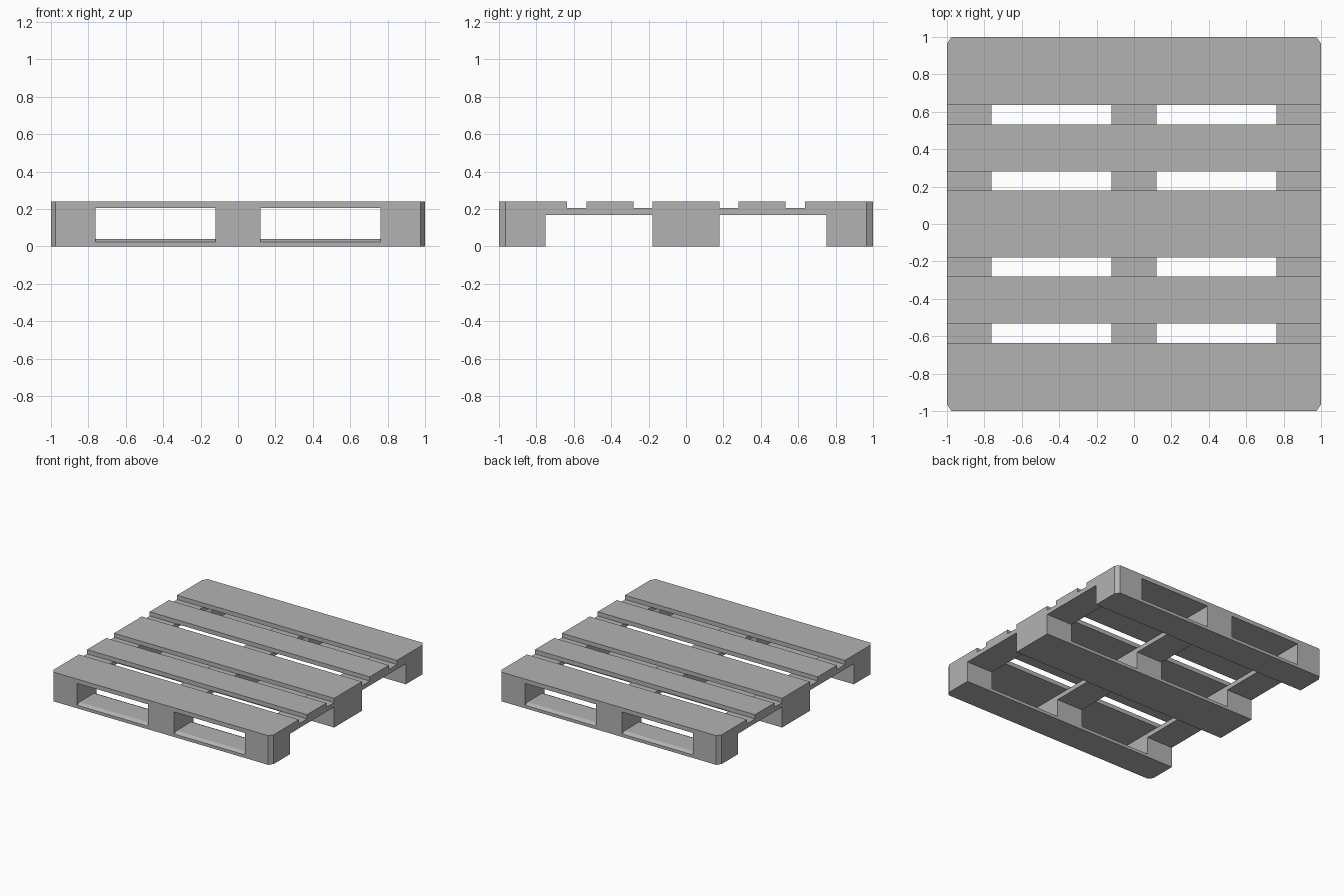
import bpy

if "Cube" in bpy.data.objects:
    bpy.data.objects.remove(bpy.data.objects["Cube"])

grey = bpy.data.materials.new("plain grey")
grey.diffuse_color = (0.45, 0.45, 0.45, 1)
grey.use_nodes = True
grey.node_tree.nodes["Principled BSDF"].inputs["Base Color"].default_value = grey.diffuse_color


def make(name, verts, n):
    """Closed prism: the first n vertices are one cap, the next n the other."""
    faces = [tuple(reversed(range(n))), tuple(range(n, 2 * n))]
    faces += [(i, (i + 1) % n, n + (i + 1) % n, n + i) for i in range(n)]
    mesh = bpy.data.meshes.new(name)
    mesh.from_pydata(verts, [], faces)
    mesh.materials.append(grey)
    ob = bpy.data.objects.new(name, mesh)
    bpy.context.collection.objects.link(ob)


def slab(name, x0, x1, y0, y1, z0, z1):
    """Box whose corners are cut wherever they fall on a pallet corner."""
    outline = []
    for x, y in ((x0, y0), (x1, y0), (x1, y1), (x0, y1)):
        if abs(x) == 1 and abs(y) == 1:
            cut = [(x, y * 0.965), (x * 0.975, y)]
            outline += cut if x * y > 0 else cut[::-1]
        else:
            outline.append((x, y))
    verts = [(x, y, z) for z in (z0, z1) for x, y in outline]
    make(name, verts, len(outline))


def chamfered_board(name, x0, x1, y0, y1):
    """Bottom board in a fork opening, with sloped upper edges."""
    c = 0.03
    profile = [(y0, 0), (y1, 0), (y1, 0.025), (y1 - c, 0.04), (y0 + c, 0.04), (y0, 0.025)]
    make(name, [(x, y, z) for x in (x0, x1) for y, z in profile], len(profile))


DECK = [(-1, -0.637), (-0.532, -0.282), (-0.18, 0.18), (0.282, 0.532), (0.637, 1)]
STRINGERS = [(-1, -0.762), (-0.12, 0.12), (0.762, 1)]
RUNNERS = [(-1, -0.75), (-0.18, 0.18), (0.75, 1)]

# Top deck boards
for i, (y0, y1) in enumerate(DECK):
    slab(f"deck_board_{i + 1}", -1, 1, y0, y1, 0.205, 0.24)

# Cross boards under the deck and the blocks below them
for i, (x0, x1) in enumerate(STRINGERS):
    slab(f"cross_board_{i + 1}", x0, x1, -1, 1, 0.168, 0.205)
    for j, (y0, y1) in enumerate(RUNNERS):
        slab(f"block_{i + 1}_{j + 1}", x0, x1, y0, y1, 0, 0.168)

# Bottom boards between the blocks
for j, (y0, y1) in enumerate(RUNNERS):
    for side, x0, x1 in (("left", -0.762, -0.12), ("right", 0.12, 0.762)):
        chamfered_board(f"bottom_board_{side}_{j + 1}", x0, x1, y0, y1)
